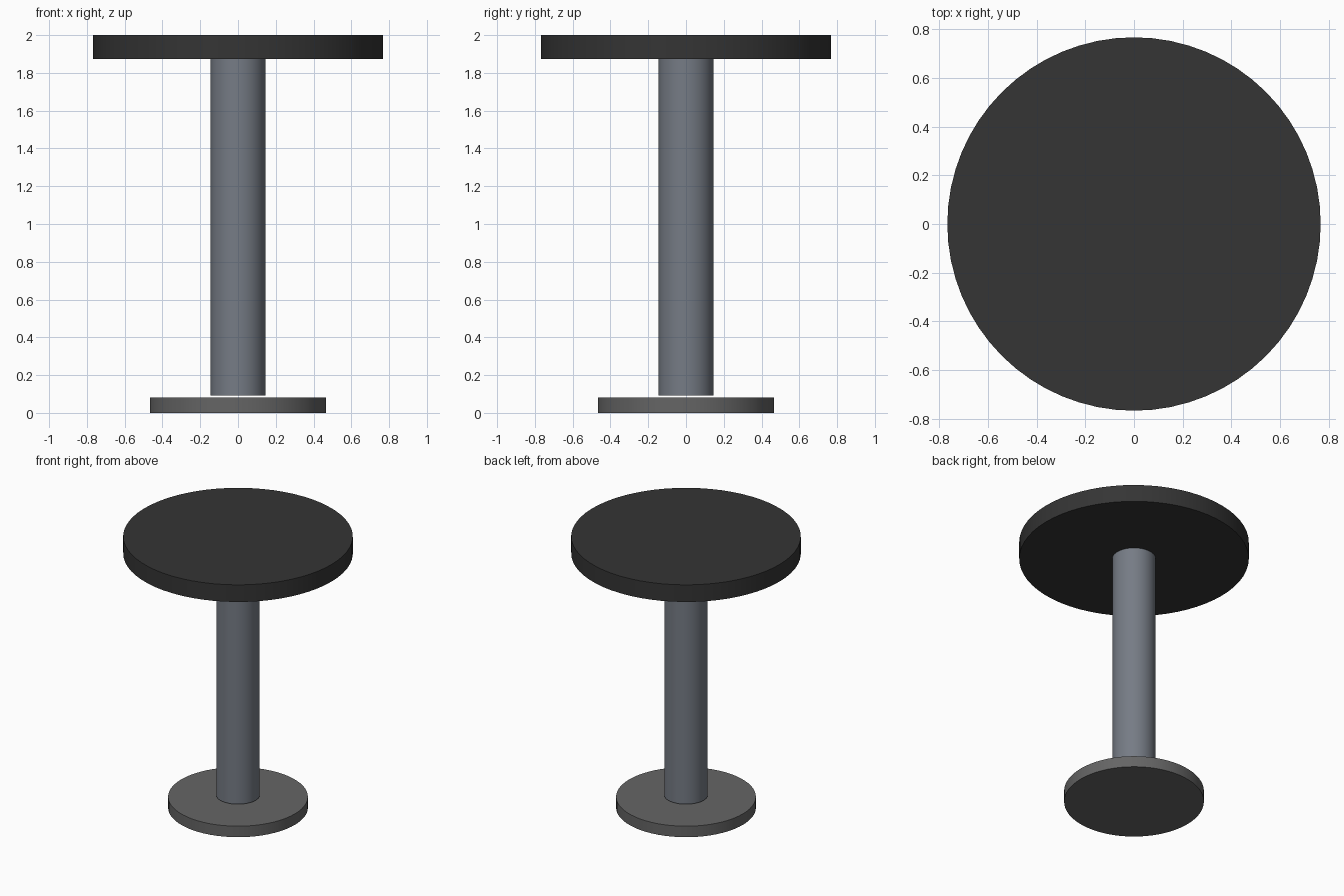
import bpy
import math

if "Cube" in bpy.data.objects:
    bpy.data.objects.remove(bpy.data.objects["Cube"])


def material(name, rgb):
    mat = bpy.data.materials.new(name)
    mat.diffuse_color = (*rgb, 1)
    mat.use_nodes = True
    mat.node_tree.nodes["Principled BSDF"].inputs["Base Color"].default_value = mat.diffuse_color
    return mat


def disc(name, radius, z0, z1, mat):
    bpy.ops.mesh.primitive_cylinder_add(vertices=64, radius=radius, depth=z1 - z0,
                                        location=(0, 0, (z0 + z1) / 2))
    obj = bpy.context.object
    obj.name = name
    obj.data.materials.append(mat)
    bpy.ops.object.shade_smooth_by_angle(angle=math.radians(30))
    return obj


# Round foot plate
disc("base_plate", 0.467, 0.0, 0.081, material("base_grey", (0.13, 0.13, 0.13)))
# Central column, standing just clear of the foot plate
disc("column", 0.145, 0.093, 1.874, material("column_steel", (0.18, 0.20, 0.235)))
# Round table top
disc("table_top", 0.767, 1.874, 2.0, material("top_dark", (0.035, 0.035, 0.035)))
